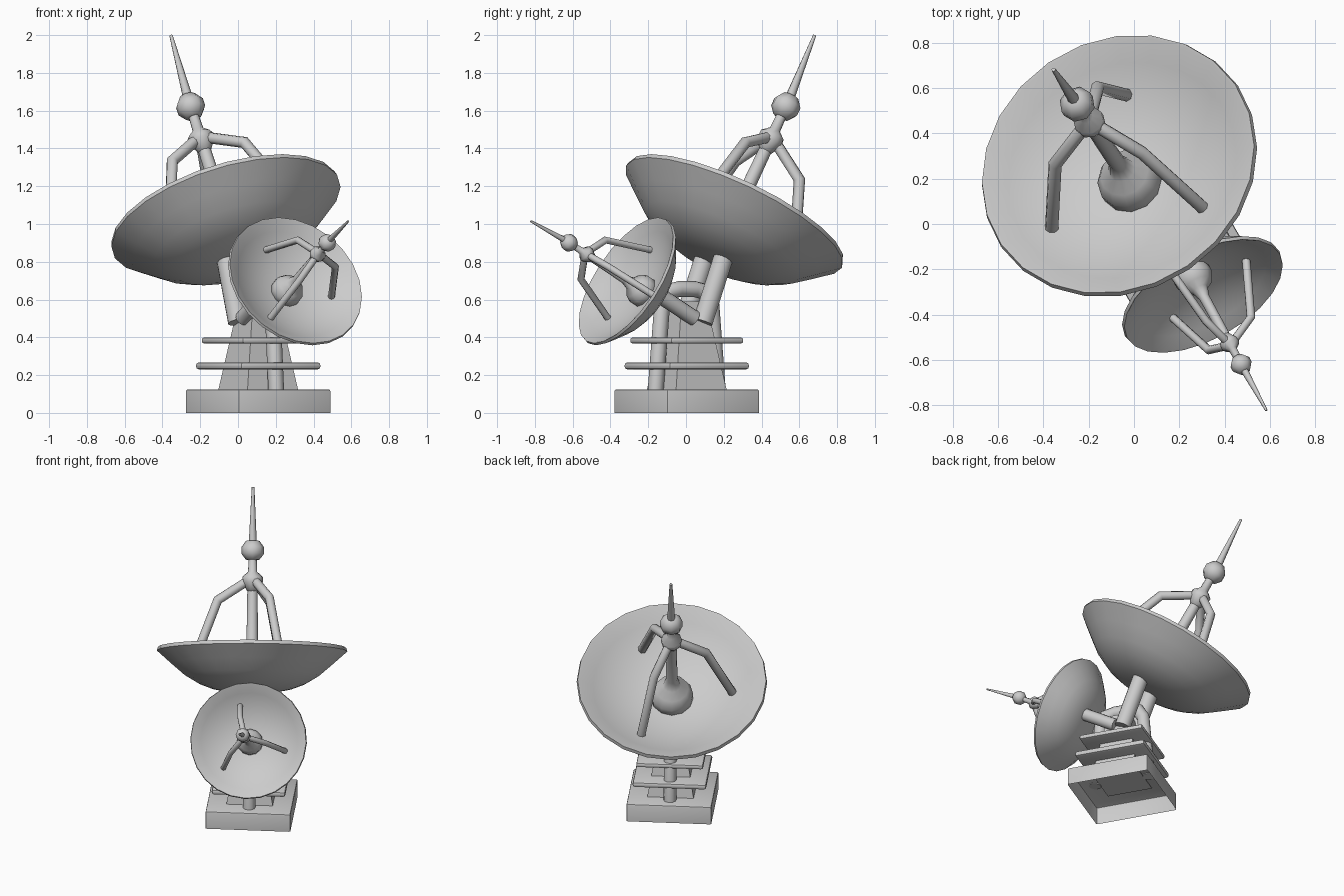
import bpy, bmesh, math
from mathutils import Matrix, Vector

cube = bpy.data.objects.get("Cube")
if cube:
    bpy.data.objects.remove(cube, do_unlink=True)

grey = bpy.data.materials.new("light_grey")
grey.use_nodes = True
GREY = (0.6, 0.6, 0.6, 1)
grey.diffuse_color = GREY
grey.node_tree.nodes["Principled BSDF"].inputs["Base Color"].default_value = GREY


def finish(name, bm, matrix, smooth=50):
    bmesh.ops.recalc_face_normals(bm, faces=bm.faces)
    mesh = bpy.data.meshes.new(name)
    bm.to_mesh(mesh)
    bm.free()
    mesh.materials.append(grey)
    ob = bpy.data.objects.new(name, mesh)
    bpy.context.collection.objects.link(ob)
    ob.matrix_world = matrix
    bpy.ops.object.select_all(action='DESELECT')
    ob.select_set(True)
    bpy.context.view_layer.objects.active = ob
    bpy.ops.object.shade_smooth_by_angle(angle=math.radians(smooth))
    return ob


def lathe(name, profile, matrix, sides):
    """Turn (radius, height) points around the local z axis."""
    bm = bmesh.new()
    verts = [bm.verts.new((r, 0, z)) for r, z in profile]
    edges = [bm.edges.new(pair) for pair in zip(verts, verts[1:])]
    bmesh.ops.spin(bm, geom=verts + edges, cent=(0, 0, 0), axis=(0, 0, 1),
                   angle=math.tau, steps=sides, use_duplicate=False)
    bmesh.ops.remove_doubles(bm, verts=bm.verts, dist=0.0005)
    return finish(name, bm, matrix)


def tube(name, points, radius, matrix, sides=10):
    """Capped tube with mitred bends along a path."""
    pts = [Vector(p) for p in points]
    bm = bmesh.new()
    rings = []
    side = (pts[1] - pts[0]).cross(pts[-1] - pts[0])
    if side.length < 1e-5:
        side = (pts[1] - pts[0]).orthogonal()
    side.normalize()
    for i, p in enumerate(pts):
        before = (p - pts[max(i - 1, 0)]).normalized()
        after = (pts[min(i + 1, len(pts) - 1)] - p).normalized()
        along = (before + after).normalized()
        other = along.cross(side)
        stretch = 1 / max(along.dot(after if i == 0 else before), 0.5)
        rings.append([bm.verts.new(p + radius * (side * math.cos(a) + other * stretch * math.sin(a)))
                      for a in (math.tau * k / sides for k in range(sides))])
    for lo, hi in zip(rings, rings[1:]):
        for k in range(sides):
            n = (k + 1) % sides
            bm.faces.new((lo[k], lo[n], hi[n], hi[k]))
    bm.faces.new(rings[0])
    bm.faces.new(rings[-1])
    return finish(name, bm, matrix)


def block(name, bottom, top, z0, z1, matrix, bevel=0.0, open_bottom=False):
    """Square block, tapered from bottom width to top width."""
    bm = bmesh.new()
    bmesh.ops.create_cube(bm, size=1)
    for v in bm.verts:
        width = top if v.co.z > 0 else bottom
        v.co = (v.co.x * width, v.co.y * width, z1 if v.co.z > 0 else z0)
    if open_bottom:
        low = [f for f in bm.faces if f.calc_center_median().z < z0 + 0.001]
        bmesh.ops.delete(bm, geom=low, context='FACES_ONLY')
    if bevel:
        edges = [e for e in bm.edges if not e.is_boundary]
        bmesh.ops.bevel(bm, geom=edges, offset=bevel, segments=2,
                        profile=0.5, affect='EDGES')
    return finish(name, bm, matrix, 35)


def cap(radius, depth, steps, power):
    """Points of a bowl from its centre out to its rim."""
    return [(radius * i / steps, -depth * (1 - (i / steps) ** power)) for i in range(steps + 1)]


def antenna(prefix, matrix, start):
    """Bowl, feed mast, bent tripod, ball and spike along local z."""
    # thin at the rim, thicker towards the middle
    bowl = cap(0.625, 0.295, 7, 2.8)[:-1] + [(0.632, -0.018), (0.625, 0.006)]
    bowl += cap(0.612, 0.215, 7, 2.2)[::-1]
    lathe(prefix + "_bowl", bowl, matrix, 24)
    # central boss, flaring into the feed mast
    lathe(prefix + "_boss", [(0, -0.25), (0.11, -0.25), (0.14, -0.2), (0.14, -0.15),
                             (0.11, -0.09), (0.06, -0.05), (0.038, 0.02), (0.034, 0.42), (0, 0.42)],
          matrix, 12)
    # collar where the legs meet, and the neck above it
    lathe(prefix + "_collar", [(0, 0.37), (0.035, 0.38), (0.068, 0.44), (0.068, 0.475),
                               (0.03, 0.51), (0.026, 0.62), (0, 0.62)], matrix, 10)
    lathe(prefix + "_ball", [(0, 0.585), (0.045, 0.59), (0.076, 0.63), (0.076, 0.672),
                             (0.045, 0.715), (0, 0.72)], matrix, 8)
    # spike leaning slightly off the axis
    lean = matrix @ Matrix.Translation((0, 0, 0.69)) @ Matrix.Rotation(math.radians(4), 4, 'X')
    lathe(prefix + "_spike", [(0, 0), (0.027, 0), (0.009, 0.382), (0, 0.382)], lean, 8)
    for i in range(3):
        a = math.radians(start + 120 * i)
        path = [(r * math.cos(a), r * math.sin(a), z)
                for r, z in ((0.03, 0.45), (0.23, 0.32), (0.4, -0.13))]
        tube(f"{prefix}_leg_{i + 1}", path, 0.03, matrix, 8)


def placed(angle, x=0, y=0, z=0, tilt=0, scale=1):
    return (Matrix.Translation((0.107, 0.004, 0)) @ Matrix.Rotation(math.radians(angle), 4, 'Z')
            @ Matrix.Translation((x, y, z)) @ Matrix.Rotation(math.radians(tilt), 4, 'X')
            @ Matrix.Scale(scale, 4))


# Pedestal: hollow base, tapered tower and two plates
stand = placed(30)
block("base", 0.565, 0.565, 0, 0.125, stand, 0.01, open_bottom=True)
block("tower", 0.31, 0.15, 0.12, 0.59, stand)
block("lower_plate", 0.49, 0.49, 0.23, 0.268, stand, 0.015)
block("upper_plate", 0.445, 0.445, 0.367, 0.4, stand, 0.013)

# Pipe arching from the front of the base over the tower to the back
tube("arch_pipe", [(0, -0.19, 0.12), (0, -0.15, 0.58), (0, -0.115, 0.64), (0, -0.05, 0.655),
                   (0, 0.05, 0.655), (0, 0.115, 0.64), (0, 0.15, 0.58), (0, 0.19, 0.12)],
     0.042, stand, 12)

# Paired arms carrying the two dishes
for side, x in (("left", 0.1), ("right", -0.1)):
    tube(side + "_upper_arm", [(x, 0.04, 0.48), (x, 0.175, 0.845)], 0.054, stand, 12)
    tube(side + "_lower_arm", [(x, -0.01, 0.5), (x, -0.22, 0.62)], 0.042, stand, 12)

# Large dish leaning back, small dish facing forward
antenna("large", placed(34.3, 0, 0.312, 1.055, -29.7), 180)
antenna("small", placed(28.8, 0.02, -0.375, 0.70, 60, 0.615), 108)
